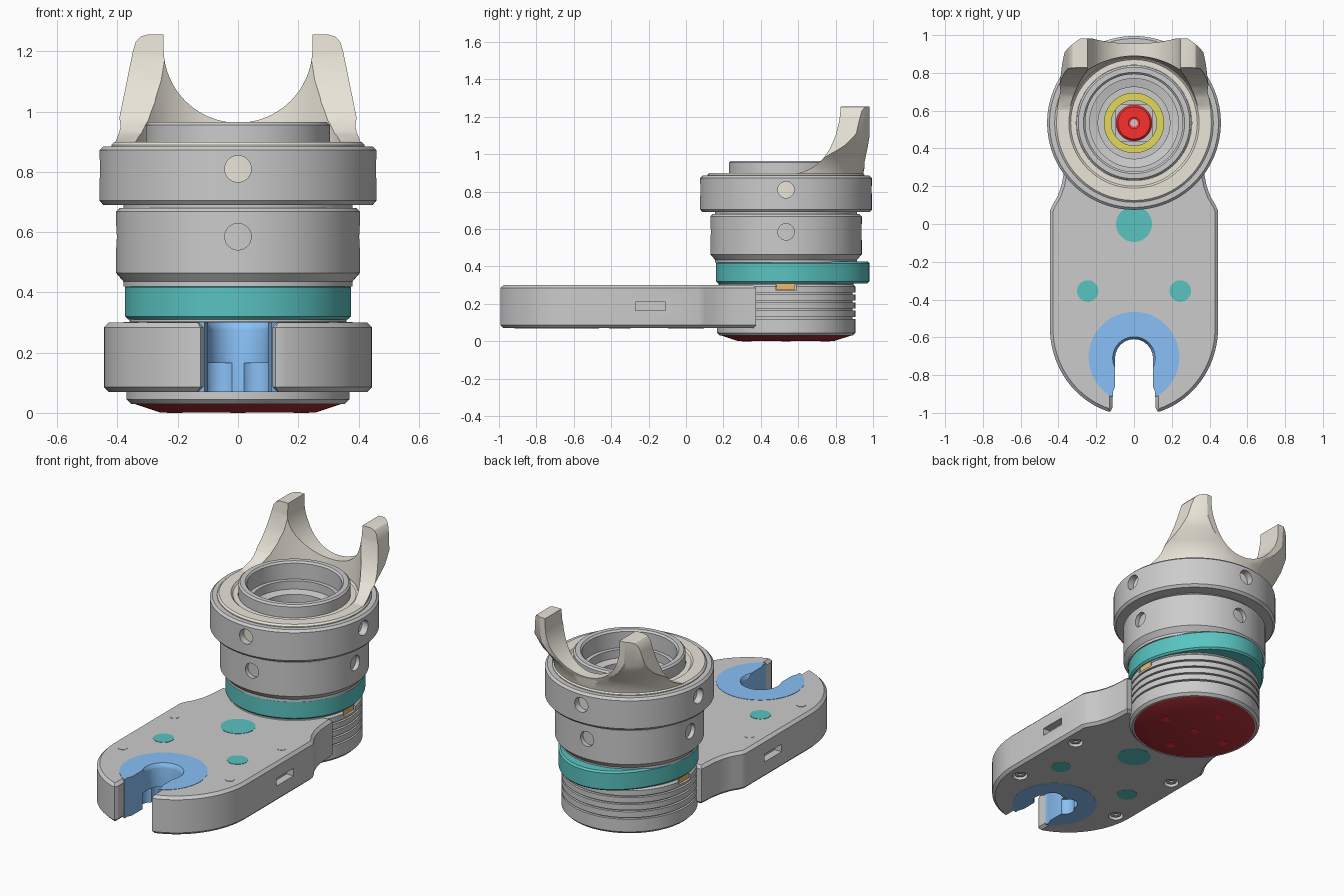
import bpy, bmesh
from math import sin, cos, pi, asin
from mathutils import Vector

if "Cube" in bpy.data.objects:
    bpy.data.objects.remove(bpy.data.objects["Cube"])

CY = 0.535  # y of the turret axis


def material(name, rgb):
    m = bpy.data.materials.new(name)
    m.diffuse_color = (*rgb, 1)
    m.use_nodes = True
    m.node_tree.nodes["Principled BSDF"].inputs["Base Color"].default_value = m.diffuse_color
    return m


GREY = material("grey", (.61, .61, .61))
CREAM = material("cream", (.82, .78, .69))
TEAL = material("teal", (.10, .55, .53))
BLUE = material("blue", (.25, .53, .92))
DARK_RED = material("dark_red", (.45, .03, .04))
RED = material("red", (.95, .03, .03))
YELLOW = material("yellow", (.76, .69, .10))
ORANGE = material("orange", (.85, .50, .15))


def finish(name, bm, mat):
    bmesh.ops.remove_doubles(bm, verts=bm.verts, dist=1e-5)
    bmesh.ops.recalc_face_normals(bm, faces=bm.faces)
    me = bpy.data.meshes.new(name)
    bm.to_mesh(me)
    bm.free()
    ob = bpy.data.objects.new(name, me)
    bpy.context.collection.objects.link(ob)
    me.materials.append(mat)
    return ob


def lathe(name, profile, mat=GREY, x=0, y=CY, n=96):
    """Revolve a closed (radius, z) profile around a vertical axis."""
    bm = bmesh.new()
    rings = [[bm.verts.new((x + r * cos(2 * pi * i / n), y + r * sin(2 * pi * i / n), z))
              for r, z in profile] for i in range(n)]
    k = len(profile)
    for i in range(n):
        a, b = rings[i], rings[(i + 1) % n]
        for j in range(k):
            j2 = (j + 1) % k
            if profile[j][0] or profile[j2][0]:
                bm.faces.new((a[j], b[j], b[j2], a[j2]))
    return finish(name, bm, mat)


def inset(pts, d):
    """Shrink a counter-clockwise outline by d with mitred corners."""
    out = []
    for i, p in enumerate(pts):
        p = Vector(p)
        e1 = (p - Vector(pts[i - 1])).normalized()
        e2 = (Vector(pts[(i + 1) % len(pts)]) - p).normalized()
        n1, n2 = Vector((-e1.y, e1.x)), Vector((-e2.y, e2.x))
        out.append(tuple(p + (n1 + n2) * d / (1 + n1.dot(n2))))
    return out


def prism(name, pts, lo, hi, axis="z", mat=GREY, chamfer=0):
    """Extrude a 2D outline along one axis, optionally chamfering both ends."""
    put = {"x": lambda u, v, w: (w, u, v), "y": lambda u, v, w: (u, w, v),
           "z": lambda u, v, w: (u, v, w)}[axis]
    layers = [(pts, lo), (pts, hi)]
    if chamfer:
        small = inset(pts, chamfer)
        layers = [(small, lo), (pts, lo + chamfer), (pts, hi - chamfer), (small, hi)]
    bm = bmesh.new()
    loops = [[bm.verts.new(put(u, v, w)) for u, v in p] for p, w in layers]
    bm.faces.new(loops[0])
    bm.faces.new(loops[-1])
    for a, b in zip(loops, loops[1:]):
        for i in range(len(pts)):
            j = (i + 1) % len(pts)
            bm.faces.new((a[i], a[j], b[j], b[i]))
    return finish(name, bm, mat)


def disc(u, v, r, n=40):
    return [(u + r * cos(2 * pi * i / n), v + r * sin(2 * pi * i / n)) for i in range(n)]


def rect(u0, u1, v0, v1):
    return [(u0, v0), (u1, v0), (u1, v1), (u0, v1)]


def mirrored(pts):
    return pts + [(-u, v) for u, v in reversed(pts)]


def boolean(ob, cutters, op="DIFFERENCE"):
    mat = ob.data.materials[0]
    for c in cutters:
        m = ob.modifiers.new("bool", "BOOLEAN")
        m.operation, m.object, m.solver = op, c, "EXACT"
        c.data.materials[0] = mat
        bpy.context.view_layer.objects.active = ob
        bpy.ops.object.modifier_apply(modifier=m.name)
        bpy.data.objects.remove(c)


# Main plate with rounded nose, front slot and waist
t1 = asin(.115 / .445)
nose = [(.445 * sin(t1 + (pi / 2 - t1) * i / 24), -.55 - .465 * cos(t1 + (pi / 2 - t1) * i / 24))
        for i in range(25)]
plate = prism("base_plate", mirrored([(.115, -.7), (.115, -.975), (.125, -.993)] + nose[1:] + [
    (.445, .07), (.432, .10), (.405, .145), (.385, .20), (.373, .26), (.365, .375)]),
    .07, .30, chamfer=.016)
screws = [(sx * .355, y) for sx in (-1, 1) for y in (-.095, -.585)]
cuts = [prism("cut", disc(0, -.705, .24, 80), 0, .4)]
cuts += [prism("cut", rect(-.27, -.11, .165, .21), *w, "x") for w in ((.40, .5), (-.5, -.40))]
cuts += [prism("cut", disc(x, y, .042), .05, .10) for x, y in screws]
boolean(plate, cuts)
for x, y in screws:
    lathe("screw_top", [(0, .28), (.025, .28), (.025, .302), (0, .302)], x=x, y=y, n=32)
    lathe("screw_head", [(0, .11), (.03, .11), (.03, .08), (.012, .08), (.012, .09), (0, .09)],
          x=x, y=y, n=32)

# Teal inlays through the plate
for x, y, r in ((0, 0, .095), (-.245, -.355, .057), (.245, -.355, .057)):
    lathe("inlay", [(0, .069), (r, .069), (r, .302), (0, .302)], TEAL, x, y, 48)

# Blue slotted insert with a lobed lower recess
insert = prism("slot_insert", disc(0, -.705, .24, 80), .069, .302, mat=BLUE)
slot = [(.1 * cos(pi * i / 24), -.71 + .1 * sin(pi * i / 24)) for i in range(25)]
cuts = [prism("cut", slot + [(-.1, -.86), (-.112, -.89), (-.112, -1.1), (.112, -1.1), (.112, -.89),
                             (.1, -.86)], 0, .4),
        lathe("cut", [(0, .27), (.098, .27), (.102, .285), (.118, .31), (0, .31)], y=-.71, n=64)]
cuts += [prism("cut", disc(.08 * cos(a * pi / 4), -.71 + .08 * sin(a * pi / 4), .055), .05, .165)
         for a in (0, 1, 3, 4)]
boolean(insert, cuts)

# Ribbed rear housing with side windows and tabs
prof = [(0, .03), (.355, .03), (.37, .045)]
for z in (.125, .17, .213, .255):
    prof += [(.37, z - .005), (.355, z - .005), (.355, z + .005), (.37, z + .005)]
housing = lathe("ribbed_housing", prof + [(.37, .292), (.36, .303), (0, .303)])
boolean(housing, [prism("cut", rect(.48, .59, .272, .33), *w, "x") for w in ((.335, .5), (-.5, -.335))])
for s in (-1, 1):
    prism("side_tab", rect(.485, .58, .275, .308), *sorted((s * .33, s * .36)), "x", ORANGE)

# Red foot with pins
lathe("foot", [(0, .002), (.26, .002), (.345, .03), (.345, .05), (0, .05)], DARK_RED)
for x, y in ((0, 0), (.21, 0), (-.21, 0), (0, .21), (0, -.21)):
    lathe("foot_pin", [(0, 0), (.025, 0), (.025, .02), (0, .02)], RED, x, CY + y, 24)

# Teal lever collar with rear bulge
collar = []
for i in range(96):
    a = 2 * pi * i / 96
    r = .375 + .07 * max(0, sin(a)) ** 4
    collar.append((r * cos(a), CY + r * sin(a)))
prism("lever_collar", collar, .31, .427, mat=TEAL, chamfer=.01)

# Central hub with stepped bore
lathe("hub", [(0, .56), (.19, .56), (.19, .80), (.235, .81), (.235, .86), (.258, .86), (.258, .955),
              (.268, .965), (.295, .965), (.305, .955), (.305, .70),
              (.38, .70), (.38, .42), (.36, .42), (.36, .30), (0, .30)])
lathe("yellow_ring", [(.12, .54), (.16, .54), (.16, .60), (.12, .60)], YELLOW, n=64)
prism("square_drive", rect(-.097, .097, CY - .097, CY + .097), .54, .585)
lathe("red_core", [(0, .575), (.03, .59), (.03, .60), (.085, .60), (.095, .59), (.095, .55), (0, .55)],
      RED, n=48)

# Two clamp rings with radial holes
lower = lathe("lower_ring", [(.37, .43), (.375, .43), (.405, .465), (.405, .668), (.392, .68), (.37, .68)])
upper = lathe("upper_ring", [(.375, .69), (.447, .69), (.46, .705), (.46, .872), (.447, .885),
                             (.41, .885), (.41, .70), (.375, .70)])
for ring, z, r in ((lower, .585, .375), (upper, .81, .415)):
    cuts = []
    for lo, hi in ((r, .6), (-.6, -r)):
        cuts.append(prism("cut", disc(CY, z, .044), lo, hi, "x"))
        cuts.append(prism("cut", disc(0, z, .044), CY + lo, CY + hi, "y"))
    boolean(ring, cuts)

# Cream seat ring and the two-horned saddle at the back
lathe("saddle_base", [(.306, .70), (.42, .70), (.42, .89), (.41, .90), (.345, .90), (.335, .89), (.306, .89)],
      CREAM)
saddle = lathe("saddle_horns", [(.345, .88), (.41, .88), (.413, .90), (.425, .95), (.455, 1.0), (.495, 1.05),
                                (.525, 1.11), (.53, 1.27), (.38, 1.27), (.365, 1.05)], CREAM)
side = [(.54, .87), (.56, .892), (.62, .903), (.68, .93), (.73, .972), (.77, 1.03), (.80, 1.10),
        (.82, 1.18), (.832, 1.30), (.982, 1.30), (.982, 1.10), (.972, 1.04), (.955, .96), (.955, .87)]
arc = [(.247 * cos(pi / 2 * i / 20), 1.21 - .247 * sin(pi / 2 * i / 20)) for i in range(20)]
front = [(.413, .87), (.41, .90), (.35, 1.195), (.34, 1.23), (.325, 1.248), (.30, 1.256), (.247, 1.256)]
boolean(saddle, [prism("cut", side, -.6, .6, "x"),
                 prism("cut", mirrored(front + arc), 0, 1.2, "y")], "INTERSECT")

# Smooth shading with crisp edges on everything
bpy.ops.object.select_all(action="SELECT")
bpy.context.view_layer.objects.active = plate
bpy.ops.object.shade_smooth_by_angle(angle=.5)
